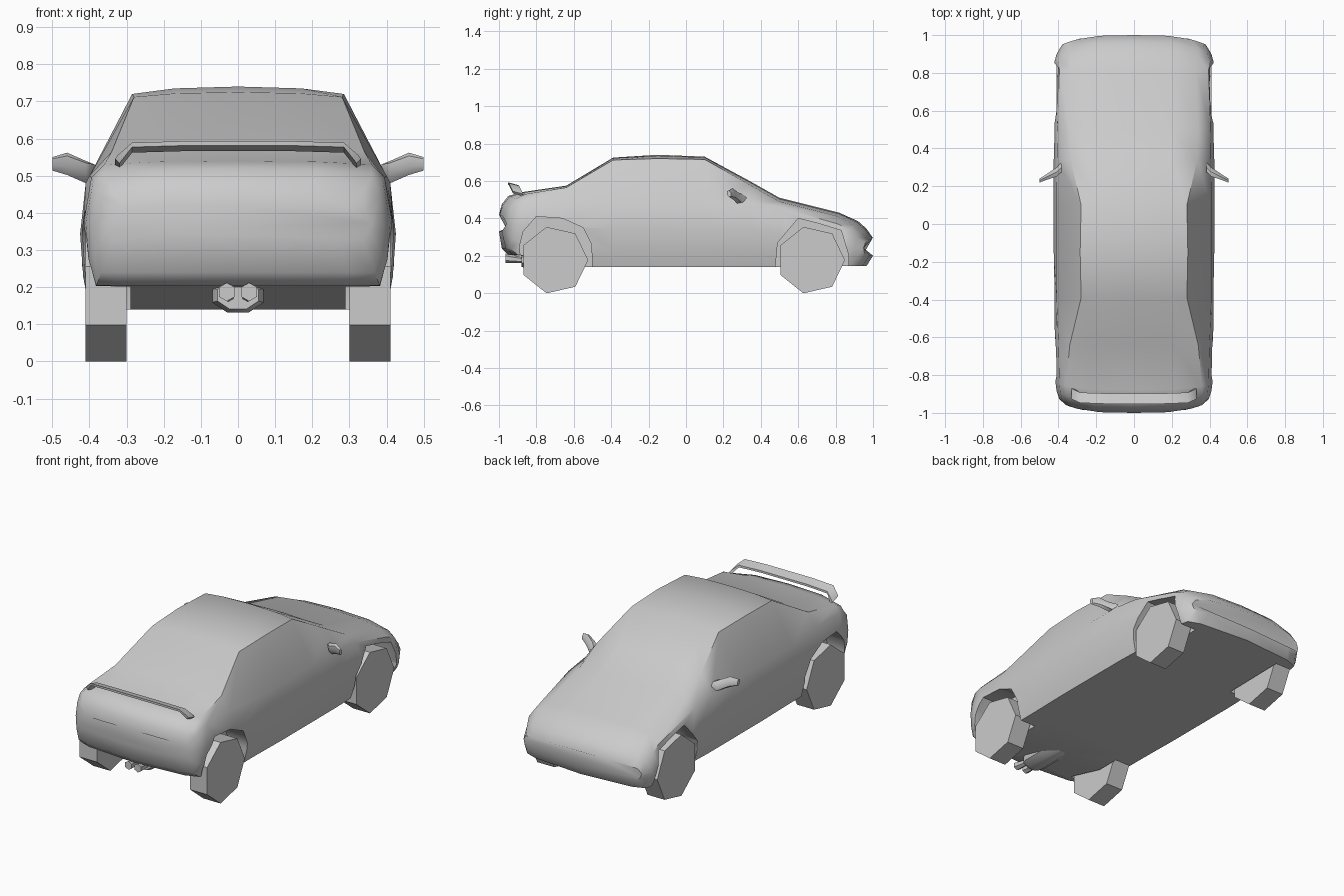
import bpy, bmesh, math
from mathutils import Vector

cube = bpy.data.objects.get("Cube")
if cube:
    bpy.data.objects.remove(cube, do_unlink=True)

grey = bpy.data.materials.new("plain_grey")
grey.use_nodes = True
GREY = (0.6, 0.6, 0.6, 1)
grey.diffuse_color = GREY
grey.node_tree.nodes["Principled BSDF"].inputs["Base Color"].default_value = GREY


def loft(name, rings, smooth=None):
    """Skin closed rings of points, cap both ends, optionally smooth."""
    bm = bmesh.new()
    loops = [[bm.verts.new(p) for p in ring] for ring in rings]
    n = len(loops[0])
    for a, b in zip(loops, loops[1:]):
        for i in range(n):
            j = (i + 1) % n
            bm.faces.new((a[i], a[j], b[j], b[i]))
    bm.faces.new(loops[0][::-1])
    bm.faces.new(loops[-1])
    bmesh.ops.recalc_face_normals(bm, faces=bm.faces)
    mesh = bpy.data.meshes.new(name)
    bm.to_mesh(mesh)
    bm.free()
    obj = bpy.data.objects.new(name, mesh)
    bpy.context.collection.objects.link(obj)
    mesh.materials.append(grey)
    if smooth:
        shade(obj, smooth)
    return obj


def shade(obj, angle):
    bpy.ops.object.select_all(action='DESELECT')
    obj.select_set(True)
    bpy.context.view_layer.objects.active = obj
    bpy.ops.object.shade_smooth_by_angle(angle=math.radians(angle))


def ellipse(center, u, v, sides):
    c, u, v = Vector(center), Vector(u), Vector(v)
    steps = [math.tau * (i + 0.5) / sides for i in range(sides)]
    return [c + u * math.cos(t) + v * math.sin(t) for t in steps]


def prism(name, profile, x0, x1):
    return loft(name, [[(x, y, z) for y, z in profile] for x in (x0, x1)])


# Body stations: y, floor z, half width, shoulder x z, upper edge x z, top z
stations = [
    (-1.0, .33, .36, .34, .40, .30, .41, .42),
    (-.985, .24, .395, .38, .45, .34, .46, .475),
    (-.95, .205, .41, .39, .485, .36, .505, .52),
    (-.88, .2, .415, .395, .495, .36, .53, .54),
    (-.64, .14, .42, .40, .50, .34, .565, .575),
    (-.39, .14, .42, .41, .48, .28, .712, .725),
    (-.15, .14, .425, .41, .48, .285, .72, .74),
    (.1, .14, .425, .41, .48, .28, .715, .73),
    (.34, .14, .425, .408, .48, .335, .58, .6),
    (.5, .14, .42, .405, .46, .34, .49, .51),
    (.82, .145, .42, .395, .37, .33, .41, .43),
    (.92, .145, .42, .40, .34, .34, .365, .385),
    (.965, .145, .41, .385, .30, .34, .325, .345),
    (1.0, .2, .38, .36, .27, .30, .285, .295),
]


def body_ring(y, zb, w, xs, zs, xe, ze, zt):
    h = zs - zb
    half = [(0, zb), (.75 * w, zb), (.93 * w, zb), (.98 * w, zb + .25 * h),
            (w, zb + .6 * h), (xs, zs), (xe, ze),
            (.6 * xe, ze + .75 * (zt - ze)), (0, zt)]
    pts = half + [(-x, z) for x, z in half[-2:0:-1]]
    # Bumpers bow outwards in plan
    bow = .06 * min(1, max(0, (abs(y) - .8) / .15))
    sign = 1 if y > 0 else -1
    return [(x, y - sign * bow * abs(x / .4) ** 3.5, z) for x, z in pts]


body = loft("body", [body_ring(*s) for s in stations])

# Wheel arches cut through the flanks
arches = {
    "rear": [(-.87, .05), (-.89, .25), (-.87, .33), (-.8, .41), (-.66, .4),
             (-.55, .35), (-.505, .26), (-.5, .05)],
    "front": [(.47, .05), (.49, .27), (.6, .4), (.7, .375), (.83, .335),
              (.87, .2), (.87, .05)],
}
for end, profile in arches.items():
    for side, s in (("left", 1), ("right", -1)):
        cutter = prism(f"{end}_{side}_arch_cutter", profile, s * .29, s * .6)
        cutter.hide_render = True
        mod = body.modifiers.new("arch", 'BOOLEAN')
        mod.object = cutter
        mod.solver = 'EXACT'
        bpy.context.view_layer.objects.active = body
        bpy.ops.object.modifier_apply(modifier=mod.name)
        bpy.data.objects.remove(cutter, do_unlink=True)
shade(body, 42)

# Seven-sided wheels
R = .182
for end, wy in (("rear", -.705), ("front", .668)):
    rim = [(wy + R * math.cos(math.tau * i / 7),
            .177 + R * math.sin(math.tau * i / 7)) for i in range(7)]
    for side, s in (("left", 1), ("right", -1)):
        prism(f"{end}_{side}_wheel", rim, s * .3, s * .41)

# Door mirrors: x, y, z, half depth, half height
mirror_path = [(.385, .3, .51, .03, .02), (.41, .275, .51, .028, .03),
               (.46, .25, .532, .018, .03), (.5, .23, .532, .012, .018)]
for side, s in (("left", 1), ("right", -1)):
    loft(f"{side}_mirror",
         [ellipse((s * x, y, z), (0, a, -.4 * a), (0, 0, b), 6)
          for x, y, z, a, b in mirror_path], 50)

# Rear wing: leg feet, leg tops, bar
wing_path = [(.325, -.9, .53), (.318, -.905, .54), (.285, -.922, .574), (.15, -.927, .578)]
wing_path = wing_path + [(-x, y, z) for x, y, z in wing_path[::-1]]
wing = []
for x, y, z in wing_path:
    t = .006
    lean = t if abs(x) > .3 else 0
    out = lean if x > 0 else -lean
    wing.append([(x + out, y - .025, z + .009 + t), (x + out, y + .03, z - .006 + t),
                 (x - out, y + .03, z - .006 - t), (x - out, y - .025, z + .009 - t)])
loft("rear_wing", wing, 40)

# Exhaust: silencer and twin tips
silencer = [(-.88, .8), (-.85, 1), (-.65, 1), (-.58, .6)]
loft("silencer", [ellipse((0, y, .178), (.075 * k, 0, 0), (0, 0, .05 * k), 8)
                  for y, k in silencer], 50)
for side, s in (("left", 1), ("right", -1)):
    loft(f"{side}_exhaust_tip",
         [ellipse((s * x, y, z), (r, 0, 0), (0, 0, r), 6)
          for x, y, z, r in ((.025, -.86, .175, .015), (.03, -.92, .182, .02),
                             (.03, -.965, .187, .025))], 40)
